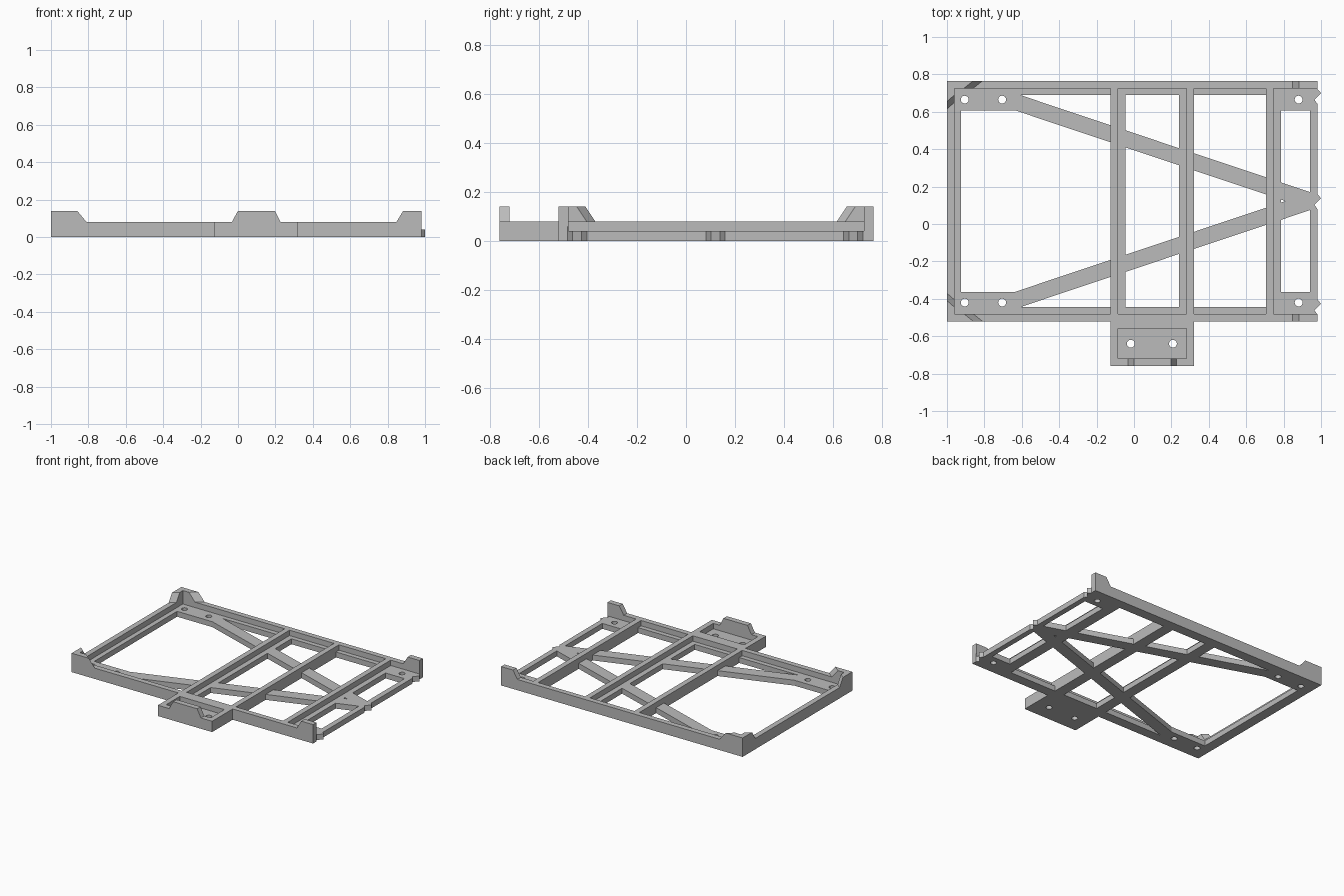
import bpy, bmesh
from math import cos, sin, tau

cube = bpy.data.objects.get("Cube")
if cube:
    bpy.data.objects.remove(cube, do_unlink=True)

grey = bpy.data.materials.new("light_grey")
grey.use_nodes = True
colour = (0.5, 0.5, 0.5, 1)
grey.diffuse_color = colour
grey.node_tree.nodes["Principled BSDF"].inputs["Base Color"].default_value = colour

MID = 0.1225                  # y of the tray's mirror line
BASE, RIM, GUARD = 0.04, 0.08, 0.14
LEFT, RIGHT, HALF, WALL = -1.0, 0.98, 0.6425, 0.04
parts, cutters = [], []


def loft(name, first, last, group=parts):
    """Solid between two polygons with the same number of corners."""
    bm = bmesh.new()
    a = [bm.verts.new(p) for p in first]
    b = [bm.verts.new(p) for p in last]
    bm.faces.new(a)
    bm.faces.new(b)
    for i in range(len(a)):
        j = (i + 1) % len(a)
        bm.faces.new((a[i], a[j], b[j], b[i]))
    bmesh.ops.recalc_face_normals(bm, faces=bm.faces)
    mesh = bpy.data.meshes.new(name)
    bm.to_mesh(mesh)
    bm.free()
    mesh.materials.append(grey)
    obj = bpy.data.objects.new(name, mesh)
    bpy.context.scene.collection.objects.link(obj)
    group.append(obj)
    return obj


def slab(name, outline, top, bottom=0.0, group=parts):
    return loft(name, [(x, y, bottom) for x, y in outline],
                [(x, y, top) for x, y in outline], group)


def box(name, x0, x1, y0, y1, top, bottom=0.0, group=parts):
    return slab(name, [(x0, y0), (x1, y0), (x1, y1), (x0, y1)], top, bottom, group)


def screw_hole(x, y):
    ring = [(x + 0.021 * cos(tau * i / 24), y + 0.021 * sin(tau * i / 24)) for i in range(24)]
    slab("screw_hole", ring, 0.2, -0.1, cutters)


# Left wall and its ledge, and the low right rail
box("tray_frame", LEFT, LEFT + WALL, MID - HALF, MID + HALF, RIM)
box("left_ledge", LEFT, -0.925, MID - HALF, MID + HALF, BASE)
box("right_rail", RIGHT - WALL, RIGHT, MID - HALF, MID + HALF, BASE)

# Everything mirrored between front and back
for s in (-1, 1):
    def at(d):
        return MID + s * d

    box("long_wall", LEFT, RIGHT, at(HALF - WALL), at(HALF), RIM)
    box("long_ledge", LEFT, RIGHT, at(0.5675), at(HALF), BASE)
    box("left_pad", LEFT, -0.635, at(0.485), at(HALF), BASE)
    box("right_pad", 0.745, RIGHT, at(0.485), at(HALF), BASE)

    # Diagonal brace
    slab("brace", [(-0.635, at(0.485)), (-0.635, at(0.575)), (-0.61, at(0.5675)),
                   (0.96, at(0.042)), (0.96, at(-0.05))], BASE)

    # Corner guards with skewed ramps
    def wall_guard(y, shift):
        return [(x, y, z) for x, z in ((LEFT, 0), (-0.81 - shift, 0), (-0.81 - shift, RIM),
                                       (-0.86 - shift, GUARD), (LEFT, GUARD))]

    def side_guard(x, shift):
        return [(x, at(d), z) for d, z in ((HALF, 0), (0.4925 + shift, 0), (0.4925 + shift, RIM),
                                           (0.5325 + shift, GUARD), (HALF, GUARD))]

    loft("long_guard", wall_guard(at(HALF), 0), wall_guard(at(HALF - WALL), 0.05))
    loft("side_guard", side_guard(LEFT, 0), side_guard(LEFT + WALL, 0.035))

    # Right end post
    post = ((RIGHT, 0), (RIGHT, GUARD), (0.883, GUARD), (0.847, RIM), (0.847, 0))
    loft("end_post", [(x, at(HALF), z) for x, z in post],
         [(x, at(HALF - WALL), z) for x, z in post])

    for x in (-0.905, -0.705, 0.88):
        screw_hole(x, at(0.5425))

# Cross ribs, each with a low ledge on one side
for x, ledge in ((-0.125, 1), (0.28, -1), (0.705, 1)):
    box("cross_rib", x, x + WALL, MID - HALF, MID + HALF, RIM)
    low = x if ledge > 0 else x - WALL
    box("rib_ledge", low, low + 2 * WALL, MID - HALF, MID + HALF, BASE)

# Front tab with a recess and a raised lip
box("front_tab", -0.125, 0.32, -0.76, MID - HALF + WALL, RIM)
box("tab_recess", -0.085, 0.28, -0.72, -0.56, 0.2, BASE, cutters)
lip = ((-0.033, 0), (0.228, 0), (0.228, RIM), (0.197, GUARD), (0, GUARD), (-0.033, RIM))
loft("tab_lip", [(x, -0.76, z) for x, z in lip], [(x, -0.72, z) for x, z in lip])
for x in (-0.017, 0.208):
    screw_hole(x, -0.64)

# Zigzag latches on the right rail
for y in (0.70, 0.138, -0.426):
    slab("latch_tip", [(0.95, y + 0.022), (RIGHT, y + 0.022), (1.0, y),
                       (RIGHT, y - 0.0206), (0.95, y - 0.0206)], BASE)
    slab("latch_notch", [(1.0, y), (0.965, y - 0.036), (1.0, y - 0.085)], 0.06, -0.1, cutters)

# Fuse the parts into one moulded frame, then cut it
frame = parts[0]
for group, operation in ((parts[1:], 'UNION'), (cutters, 'DIFFERENCE')):
    for part in group:
        mod = frame.modifiers.new(part.name, 'BOOLEAN')
        mod.operation, mod.solver, mod.object = operation, 'EXACT', part
bpy.context.view_layer.update()
fused = bpy.data.meshes.new_from_object(frame.evaluated_get(bpy.context.evaluated_depsgraph_get()))
frame.modifiers.clear()
frame.data = fused
for part in parts[1:] + cutters:
    bpy.data.objects.remove(part, do_unlink=True)

# Merge coplanar faces
bm = bmesh.new()
bm.from_mesh(fused)
bmesh.ops.remove_doubles(bm, verts=bm.verts, dist=0.0005)
bmesh.ops.dissolve_limit(bm, angle_limit=0.01, verts=bm.verts, edges=bm.edges)
bm.to_mesh(fused)
bm.free()
